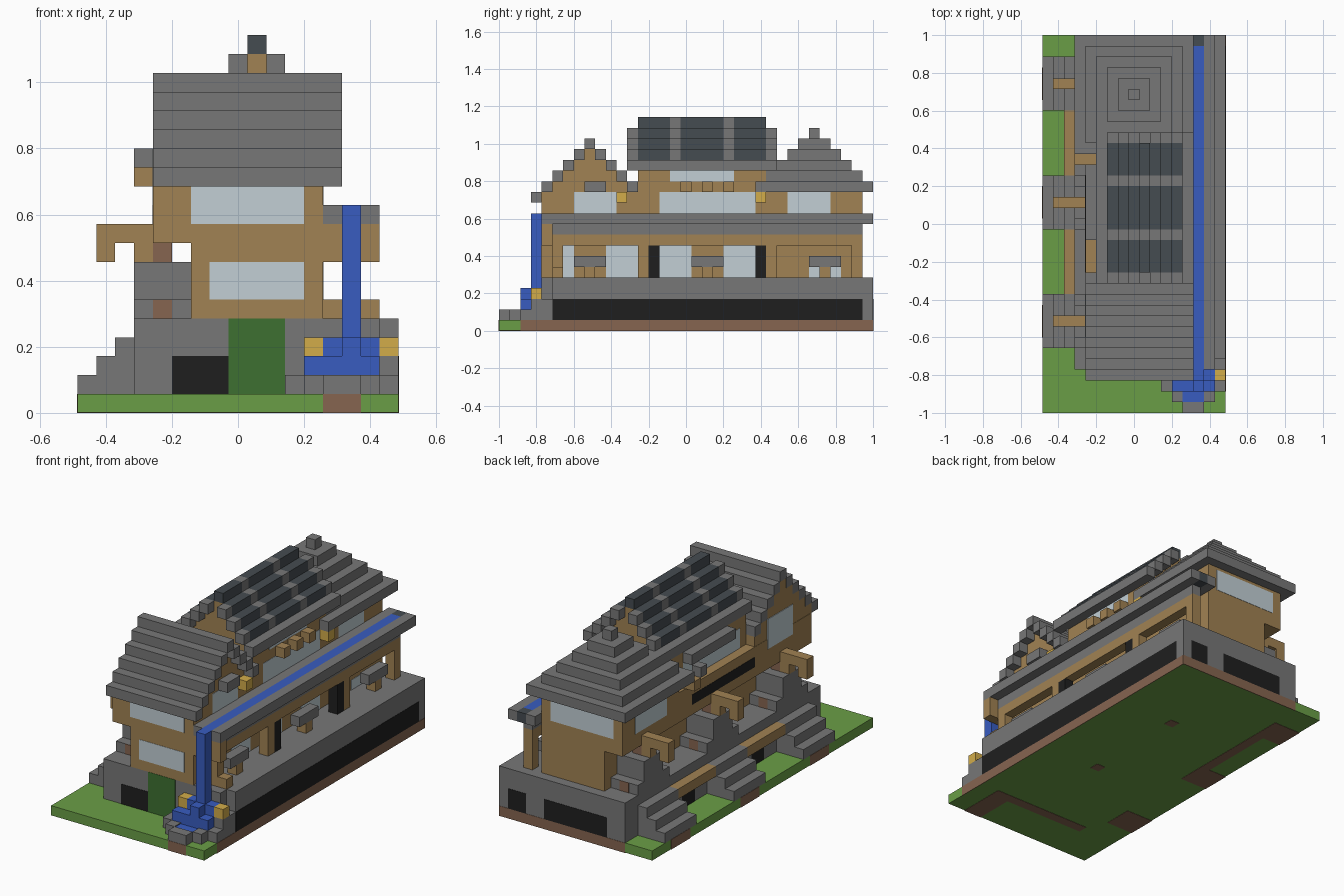
import bpy
import bmesh
from mathutils import Matrix, Vector

if "Cube" in bpy.data.objects:
    bpy.data.objects.remove(bpy.data.objects["Cube"], do_unlink=True)

CELL = 2 / 35
ORIGIN = Vector((-8.5, -17.5, 0))
THIN = 0.03


def material(name, *rgb):
    """Flat material from display colour components."""
    linear = [((c / 255 + 0.055) / 1.055) ** 2.4 for c in rgb] + [1]
    mat = bpy.data.materials.new(name)
    mat.use_nodes = True
    mat.diffuse_color = linear
    mat.node_tree.nodes["Principled BSDF"].inputs["Base Color"].default_value = linear
    return mat


stone = material("grey stone", 119, 119, 119)
timber = material("tan timber", 161, 130, 83)
grass = material("grass green", 106, 158, 70)
earth = material("brown earth", 134, 101, 80)
water = material("water blue", 56, 92, 192)
glass = material("pale glass", 194, 207, 213)
slate = material("dark slate", 69, 76, 81)
black = material("black opening", 31, 31, 31)
gold = material("lantern gold", 210, 172, 74)
leaf = material("dark green door", 61, 112, 49)


def blocks(name, mat, *boxes):
    """One object from boxes given as cell ranges x, x, y, y, z, z."""
    bm = bmesh.new()
    for b in boxes:
        low, high = Vector(b[0::2]), Vector(b[1::2])
        place = Matrix.Translation(((low + high) / 2 + ORIGIN) * CELL)
        size = Matrix.Diagonal((*((high - low) * CELL), 1))
        bmesh.ops.create_cube(bm, size=1, matrix=place @ size)
    mesh = bpy.data.meshes.new(name)
    bm.to_mesh(mesh)
    bm.free()
    mesh.materials.append(mat)
    obj = bpy.data.objects.new(name, mesh)
    bpy.context.collection.objects.link(obj)
    return obj


def side_panels(name, mat, x, *spans):
    """Thin plates on a wall facing along x."""
    return blocks(name, mat, *[(x - THIN, x + THIN, *s) for s in spans])


def end_panels(name, mat, y, *spans):
    """Thin plates on a wall facing along y."""
    return blocks(name, mat, *[(a, b, y - THIN, y + THIN, c, d) for a, b, c, d in spans])


def floor_panels(name, mat, *spans):
    """Thin plates on the underside."""
    return blocks(name, mat, *[(*s, 0, THIN * 2) for s in spans])


BUTTRESSES = (6, 17, 28)
BAYS = (11, 22)

# Ground slab and bare earth
blocks("lawn", grass, (0, 17, 0, 35, THIN, 1))
side_panels("long_earth_edge", earth, 17, (2, 35, 0, 1))
end_panels("back_earth_edge", earth, 35, (3, 17, 0, 1))
end_panels("front_earth_patch", earth, 0, (13, 15, 0, 1))
side_panels("side_earth_patches", earth, 0, *[(y + 1, y + 4, 0, 1) for y in BUTTRESSES])
floor_panels("underside_earth", earth, *[(0, 3, y + 1, y + 4) for y in BUTTRESSES],
             (2, 3, 18, 32), (13, 15, 0, 4), (4, 15, 4, 5), (10, 11, 14, 15), (10, 11, 25, 26))

# Stone basement and its dark openings
blocks("basement", stone, (3, 17, 5, 35, 1, 5), (3, 16, 4, 5, 1, 5))
side_panels("long_basement_opening", black, 17, (5, 34, 1, 3))
end_panels("front_basement_opening", black, 4, (5, 8, 1, 3))
end_panels("back_basement_openings", black, 35, (5, 12, 1, 3), (14, 16, 1, 3))
side_panels("bay_openings", black, 3, *[(y + 2, y + 4, 1, 3) for y in BAYS])
end_panels("front_door", leaf, 4, (8, 11, 1, 5))

# Stepped buttresses and mounds with hanging timber brackets
for y in BUTTRESSES:
    blocks("buttress", stone, *[(i, 3, y, y + 5, 1, i + 2) for i in range(3)])
    blocks("terrace_mound", stone, (3, 6, y, y + 5, 5, 6), (3, 6, y + 1, y + 4, 6, 8))
    m = y + 2
    blocks("bracket", timber, (1, 4, m, m + 1, 9, 10), (1, 2, m, m + 1, 8, 9), (3, 4, m, m + 1, 8, 9))
    blocks("planter", earth, (4, 5, m, m + 1, 8, 9))
    end_panels("planter_ends", earth, y, (4, 5, 5, 6))
    end_panels("planter_ends", earth, y + 5, (4, 5, 5, 6))
blocks("bay_ledges", timber, *[(2, 3, y, y + 6, 3, 4) for y in BAYS])

# Timber storeys, the lower one set back on the terrace side
blocks("lower_storey", timber, (6, 13, 4, 34, 5, 9))
blocks("upper_storey", timber, (4, 13, 4, 34, 9, 12))
blocks("rear_wall_top", timber, (4, 13, 25, 34, 12, 13))
end_panels("front_windows", glass, 4, (6, 12, 10, 12), (7, 12, 6, 8))
end_panels("back_window", glass, 34, (5, 12, 10.5, 12.7))

# Front roof with its ridge across the house
rows = [(y, 17 - abs(y - 8)) for y in range(3, 13)]
blocks("front_roof", stone, *[(4, 14, y, y + 1, z, z + 1) for y, z in rows])
blocks("front_gable", timber, *[(4 + THIN, 13, y, y + 1, 12, z) for y, z in rows if z > 12])
blocks("gable_sill", stone, (13, 14, 8, 10, 13, 14))

# Middle roof with its ridge along the house, and three slate panels
blocks("middle_wall", timber, (5, 13, 13, 25, 12, 15))
for i in range(-4, 5):
    x, z = 9 + i, 19 - abs(i)
    if i:
        blocks("middle_roof_end", stone, (x, x + 1, 12, 13, z, z + 1), (x, x + 1, 25, 26, z, z + 1))
    if abs(i) == 4:
        blocks("middle_eave", stone, (x, x + 1, 13, 25, z, z + 1))
    else:
        blocks("middle_gable", timber, (x, x + 1, 13, 25, 15, z))
        blocks("roof_strip", stone, (x, x + 1, 16, 17, z, z + 1), (x, x + 1, 21, 22, z, z + 1))
        blocks("slate_panel", slate, *[(x, x + 1, a, b, z, z + 1) for a, b in ((13, 16), (17, 21), (22, 25))])
blocks("low_eave", stone, (4, 5, 16, 23, 14, 15), (3, 4, 22, 23, 13, 14))
blocks("eave_bracket", timber, (3, 5, 23, 24, 12, 13))

# Rear stepped pyramid roof
for level in range(6):
    r = 5.5 - level
    blocks("rear_roof_step", stone, (8.5 - r, 8.5 + r, 29.5 - r, 29.5 + r, 13 + level, 14 + level))

# Windows of both long walls
side_panels("gallery_side_upper_windows", glass, 13,
            (7, 11, 11, 13), (15, 24, 11, 13), (27, 31, 11, 13), (16, 22, 14, 15))
side_panels("terrace_side_windows", glass, 4, (27, 32, 10.5, 12.7), (7, 11, 11, 14))
side_panels("terrace_middle_window", glass, 5, (14, 23, 12, 14))
side_panels("terrace_dark_band", black, 4, (13, 23, 10, 11))
side_panels("gallery_windows", glass, 13,
            (6, 7, 5, 8), (10, 13, 5, 8), (15, 18, 5, 8), (21, 24, 5, 8), (29, 32, 5, 6))

# Covered gallery: posts, beam, roof, tables and dark doors
POSTS = (5, 13, 25, 33)
blocks("gallery_posts", timber, *[(14, 15, y, y + 1, 5, 8) for y in POSTS])
blocks("front_post_feet", timber, *[(x, x + 1, 5, 6, 5, 6) for x in (13, 15)])
blocks("gallery_beam", timber, (14, 15, 5, 34, 8, 9), (13, 16, 4, 5, 8, 10))
blocks("gallery_plate", stone, (14, 15, 5, 34, 9, 10))
blocks("gallery_roof", stone, (13, 14, 4, 35, 10, 11), (15, 16, 4, 35, 10, 11))
blocks("gallery_tables", stone, *[(14, 15, y, y + 3, 6, 7) for y in (7, 18, 29)])
blocks("table_legs", timber, *[(14, 15, y, y + 1, 5, 6) for y in (8, 19, 30)])
blocks("gallery_doors", black, *[(14, 15, y, y + 1, 5, 8) for y in (14, 24)])
blocks("wall_lanterns", gold, *[(13, 14, y, y + 1, 12, 13) for y in (11, 24)])
blocks("beam_ends", timber, *[(13, 14, y, y + 1, 13, 14) for y in (17, 19, 21)])

# Water channel, fall and pool
blocks("channel", water, (14, 15, 4, 34, 10, 11))
blocks("channel_source", slate, (14, 15, 34, 35, 10, 11))
blocks("waterfall", water, (14, 15, 3, 4, 2, 11))
blocks("splash", water, (12, 16, 2, 4, 2, 3), (13, 16, 3, 4, 3, 4), (14, 15, 2, 3, 3, 4))
blocks("pool", water, (13, 15, 1, 2, 1, 1.9), (12, 16, 2, 4, 1, 2))
blocks("pool_rim", stone, (13, 15, 0, 1, 1, 2), (12, 13, 1, 2, 1, 2), (15, 16, 1, 2, 1, 2),
       (11, 12, 2, 4, 1, 2), (16, 17, 2, 4, 1, 2), (16, 17, 3, 5, 1, 3))
blocks("pool_lanterns", gold, (12, 13, 3, 4, 3, 4), (16, 17, 3, 4, 3, 4))
